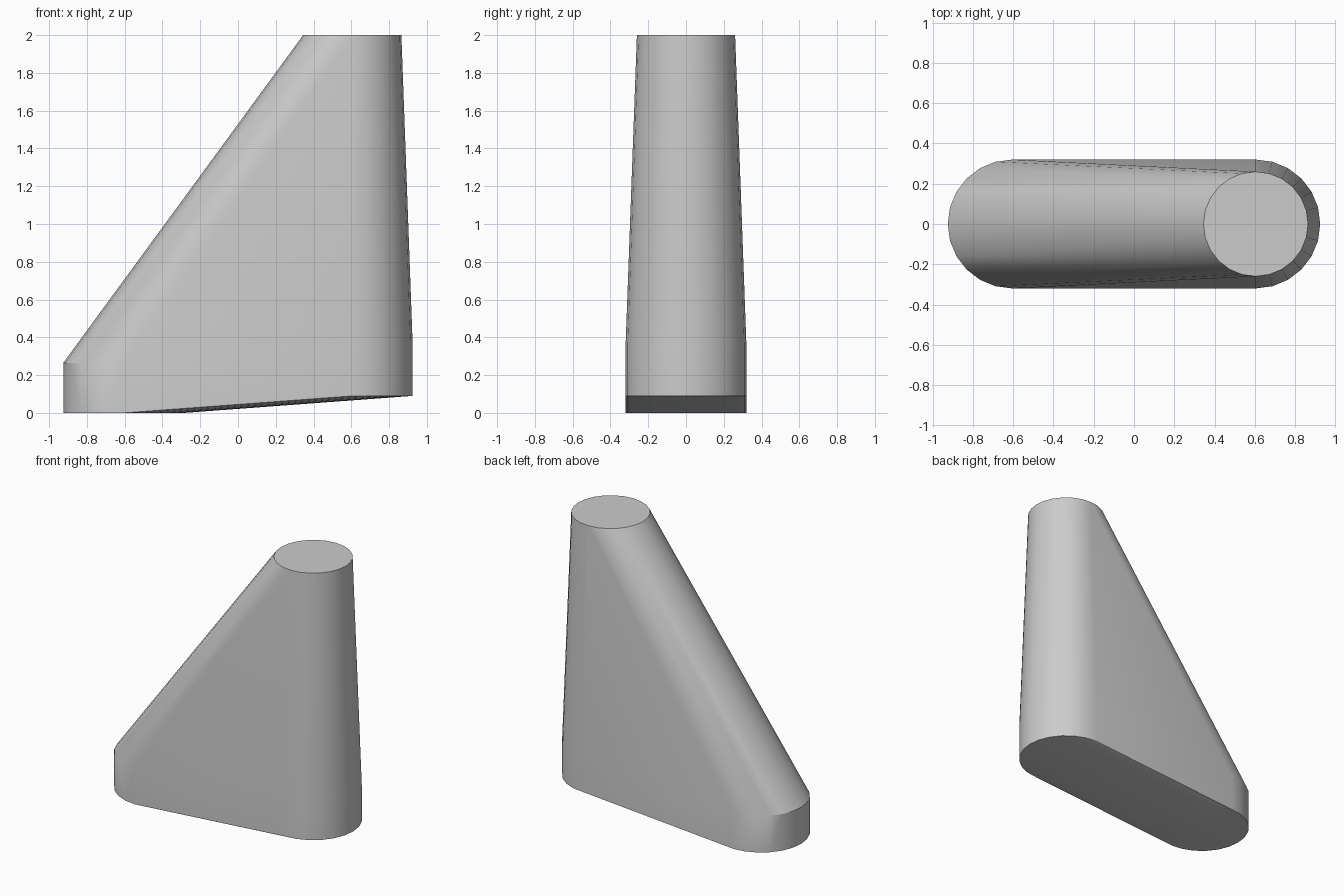
import bpy, bmesh, math

default = bpy.data.objects.get("Cube")
if default:
    bpy.data.objects.remove(default, do_unlink=True)

SIDES = 24
REACH = 0.605      # distance of both end centres from the middle
FOOT_R, TOP_R = 0.32, 0.26

grey = bpy.data.materials.new("plain grey")
grey.use_nodes = True
colour = (0.6, 0.6, 0.6, 1)
grey.diffuse_color = colour
grey.node_tree.nodes["Principled BSDF"].inputs["Base Color"].default_value = colour


def ring(bm, x, z, radius):
    for i in range(SIDES):
        a = 2 * math.pi * i / SIDES
        bm.verts.new((x + radius * math.cos(a), radius * math.sin(a), z))


# Body: a taut skin over two short round feet and one smaller top disc
bm = bmesh.new()
for x, z, radius in (
    (-REACH, 0, FOOT_R), (-REACH, 0.265, FOOT_R),
    (REACH, 0.09, FOOT_R), (REACH, 0.355, FOOT_R),
    (REACH, 2, TOP_R),
):
    ring(bm, x, z, radius)
hull = bmesh.ops.convex_hull(bm, input=bm.verts[:])
loose = [v for v in bm.verts if not v.link_faces]
bmesh.ops.delete(bm, geom=loose, context="VERTS")
bmesh.ops.dissolve_limit(bm, angle_limit=math.radians(0.5),
                         verts=bm.verts[:], edges=bm.edges[:])
bmesh.ops.recalc_face_normals(bm, faces=bm.faces[:])

mesh = bpy.data.meshes.new("tapered_fin")
bm.to_mesh(mesh)
bm.free()
mesh.materials.append(grey)
fin = bpy.data.objects.new("tapered_fin", mesh)
bpy.context.collection.objects.link(fin)

# Smooth the round ends, keep the rims sharp
bpy.ops.object.select_all(action="DESELECT")
fin.select_set(True)
bpy.context.view_layer.objects.active = fin
bpy.ops.object.shade_smooth_by_angle(angle=math.radians(30))
